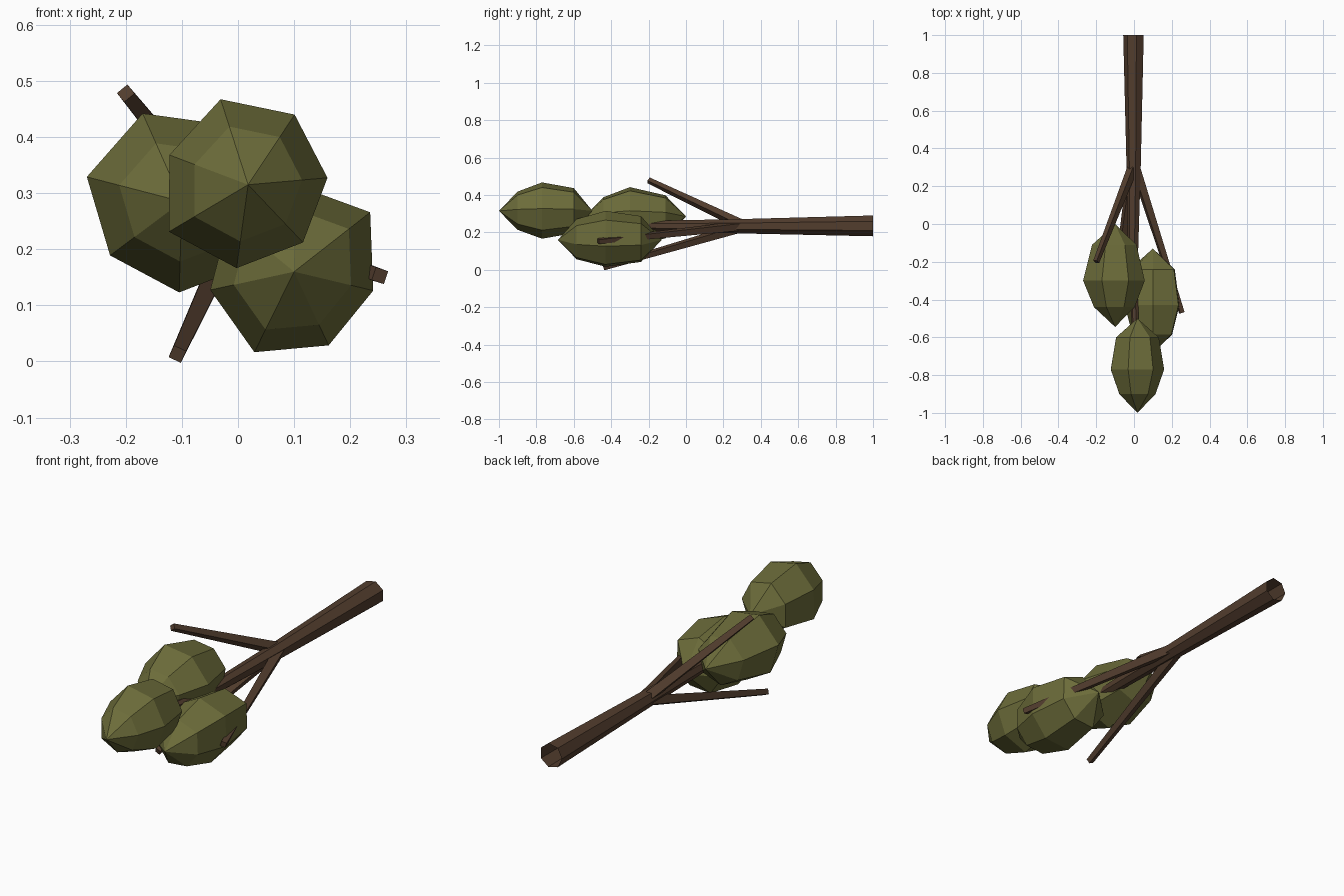
import bpy, bmesh
from math import cos, sin, radians, tau
from mathutils import Vector

if "Cube" in bpy.data.objects:
    bpy.data.objects.remove(bpy.data.objects["Cube"])


def material(name, color):
    m = bpy.data.materials.new(name)
    m.diffuse_color = (*color, 1)
    m.use_nodes = True
    m.node_tree.nodes["Principled BSDF"].inputs["Base Color"].default_value = m.diffuse_color
    return m


BARK = material("bark", (0.085, 0.047, 0.027))
LEAF = material("leaf", (0.15, 0.15, 0.042))


def finish(name, bm, mat):
    bmesh.ops.recalc_face_normals(bm, faces=bm.faces[:])
    mesh = bpy.data.meshes.new(name)
    bm.to_mesh(mesh)
    bm.free()
    mesh.materials.append(mat)
    obj = bpy.data.objects.new(name, mesh)
    bpy.context.collection.objects.link(obj)


def bridge(bm, a, b):
    n = len(a)
    for i in range(n):
        bm.faces.new((a[i], a[(i + 1) % n], b[(i + 1) % n], b[i]))


def limb(name, path, radii, sides, phase):
    """Tapered tube with rings across y: open at the root, closed at the tip."""
    bm = bmesh.new()
    rings = []
    for p, r in zip(path, radii):
        rings.append([bm.verts.new((p[0] + r * cos(radians(phase) + tau * i / sides), p[1],
                                    p[2] + r * sin(radians(phase) + tau * i / sides)))
                      for i in range(sides)])
    for a, b in zip(rings, rings[1:]):
        bridge(bm, a, b)
    bm.faces.new(rings[-1])
    finish(name, bm, BARK)


def branch(name, start, end, r0, r1):
    """Square tapered stick running between two points."""
    a, b = Vector(start), Vector(end)
    d = (b - a).normalized()
    out = Vector((d.x, 0, d.z)).normalized()
    u = (out - d * out.dot(d)).normalized()
    v = d.cross(u)
    bm = bmesh.new()
    rings = [[bm.verts.new(p + r * (s * u + t * v))
              for s, t in ((1, 1), (-1, 1), (-1, -1), (1, -1))]
             for p, r in ((a, r0), (b, r1))]
    bridge(bm, *rings)
    bm.faces.new(rings[0])
    bm.faces.new(rings[1])
    finish(name, bm, BARK)


def clump(name, center, ys, scales, radii, phase):
    """Faceted leaf clump: two poles and three seven-sided rings along y."""
    x, z = center
    bm = bmesh.new()
    tip, root = bm.verts.new((x, ys[0], z)), bm.verts.new((x, ys[-1], z))
    n = len(radii)
    rings = []
    for y, s in zip(ys[1:-1], scales):
        rings.append([bm.verts.new((x + s * r * cos(radians(phase) + tau * i / n), y,
                                    z + s * r * sin(radians(phase) + tau * i / n)))
                      for i, r in enumerate(radii)])
    for a, b in zip(rings, rings[1:]):
        bridge(bm, a, b)
    for pole, ring in ((tip, rings[0]), (root, rings[-1])):
        for i in range(n):
            bm.faces.new((pole, ring[i], ring[(i + 1) % n]))
    finish(name, bm, LEAF)


# Fallen trunk
limb("trunk", [(0, 1, 0.235), (0, 0.28, 0.233), (-0.005, -0.2, 0.235), (0.01, -0.6, 0.28)],
     [0.057, 0.039, 0.028, 0.018], 7, 180)

# Side branches
for name, start, end in (
        ("upper_branch", (-0.01, 0.29, 0.245), (-0.2, -0.2, 0.478)),
        ("side_branch", (0.01, 0.29, 0.235), (0.253, -0.47, 0.153)),
        ("lower_branch", (-0.01, 0.29, 0.225), (-0.108, -0.44, 0.013))):
    branch(name, start, end, 0.02, 0.012)

# Leaf clumps
clump("tip_clump", (0.018, 0.315), (-1, -0.9, -0.77, -0.6, -0.5), (0.68, 1, 0.8),
      (0.142, 0.15, 0.16, 0.15, 0.164, 0.15, 0.142), 5)
clump("left_clump", (-0.1, 0.285), (-0.545, -0.44, -0.3, -0.11, 0), (0.66, 1, 0.72),
      (0.172, 0.175, 0.16, 0.162, 0.17, 0.16, 0.155), 114)
clump("right_clump", (0.1, 0.16), (-0.685, -0.585, -0.43, -0.24, -0.13), (0.72, 1, 0.82),
      (0.172, 0.155, 0.15, 0.153, 0.16, 0.145, 0.145), 38)
